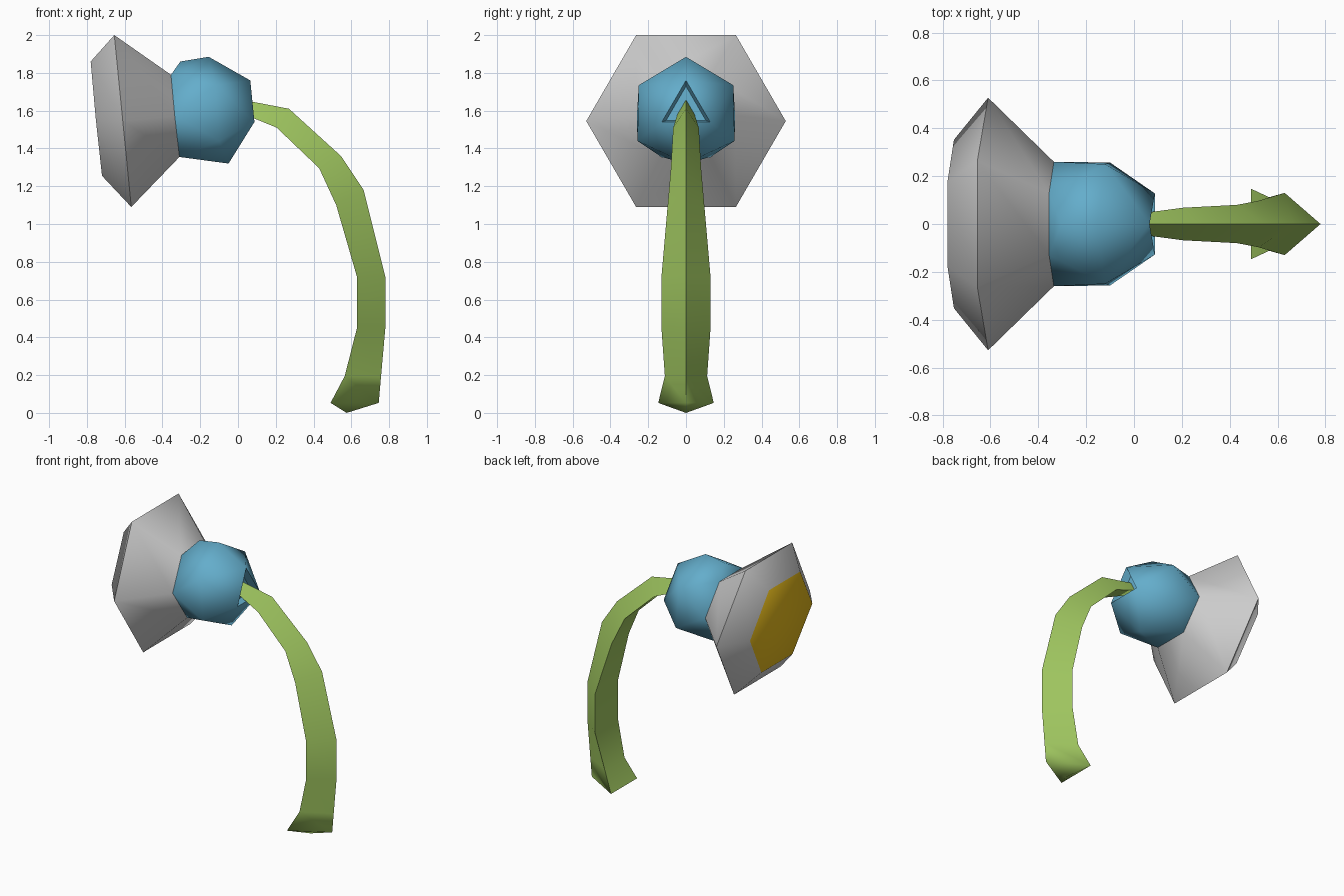
import bpy, bmesh, math

cube = bpy.data.objects.get("Cube")
if cube:
    bpy.data.objects.remove(cube, do_unlink=True)


def material(name, rgb):
    m = bpy.data.materials.new(name)
    m.use_nodes = True
    m.diffuse_color = (*rgb, 1)
    bsdf = next(n for n in m.node_tree.nodes if n.type == 'BSDF_PRINCIPLED')
    bsdf.inputs["Base Color"].default_value = (*rgb, 1)
    return m


grey = material("petal grey", (0.60, 0.60, 0.60))
yellow = material("centre yellow", (0.85, 0.53, 0.012))
blue = material("bulb blue", (0.127, 0.42, 0.60))
green = material("stem green", (0.352, 0.57, 0.117))


def finish(bm, name, mats, angle=80):
    bmesh.ops.recalc_face_normals(bm, faces=bm.faces)
    mesh = bpy.data.meshes.new(name)
    bm.to_mesh(mesh)
    bm.free()
    ob = bpy.data.objects.new(name, mesh)
    bpy.context.collection.objects.link(ob)
    for m in mats:
        mesh.materials.append(m)
    bpy.ops.object.select_all(action='DESELECT')
    ob.select_set(True)
    bpy.context.view_layer.objects.active = ob
    bpy.ops.object.shade_smooth_by_angle(angle=math.radians(angle))
    return ob


def bridge(bm, a, b):
    n = len(a)
    for i in range(n):
        bm.faces.new((a[i], a[(i + 1) % n], b[(i + 1) % n], b[i]))


def hexagon(top, mid, bottom, radius):
    """Flat-topped hexagon; top, mid and bottom are (x, z)."""
    h = radius / 2
    rows = [(top, h), (mid, radius), (bottom, h),
            (bottom, -h), (mid, -radius), (top, -h)]
    return [(p[0], y, p[1]) for p, y in rows]


# Flower cup: back ring, wide rim, front ring and yellow centre
back = hexagon((-0.355, 1.79), (-0.335, 1.573), (-0.31, 1.355), 0.26)
rim = hexagon((-0.655, 2.0), (-0.61, 1.545), (-0.565, 1.09), 0.528)
front = hexagon((-0.78, 1.86), (-0.753, 1.557), (-0.72, 1.255), 0.352)
bm = bmesh.new()
rings = [[bm.verts.new(p) for p in ring] for ring in (back, rim, front)]
for a, b in zip(rings, rings[1:]):
    bridge(bm, a, b)
bm.faces.new(rings[-1]).material_index = 1
finish(bm, "flower_cup", [grey, yellow])

# Faceted bulb behind the cup, with a triangular socket for the stem
points = back + [(-0.305, 0, 1.86), (-0.155, 0, 1.885), (-0.05, 0, 1.32),
                 (0.065, 0, 1.76)]
for s in (-1, 1):
    points += [(-0.12, s * 0.25, 1.735), (-0.10, s * 0.257, 1.44),
               (0.087, s * 0.128, 1.54)]
bm = bmesh.new()
for p in points:
    bm.verts.new(p)
bmesh.ops.convex_hull(bm, input=bm.verts[:])
bmesh.ops.recalc_face_normals(bm, faces=bm.faces)
socket = max(bm.faces, key=lambda f: f.calc_center_median().x)
bmesh.ops.inset_individual(bm, faces=[socket], thickness=0.026, depth=-0.05)
finish(bm, "bulb", [blue], 60)

# Curved stem of triangular section: outer ridge (x, z), inner edge (x, z), half width
sections = [
    ((0.01, 1.66), (0.01, 1.59), 0.042),
    ((0.27, 1.61), (0.205, 1.51), 0.068),
    ((0.545, 1.36), (0.43, 1.295), 0.08),
    ((0.665, 1.18), (0.52, 1.10), 0.097),
    ((0.78, 0.72), (0.63, 0.72), 0.13),
    ((0.78, 0.45), (0.63, 0.45), 0.13),
    ((0.757, 0.19), (0.565, 0.195), 0.112),
    ((0.745, 0.053), (0.49, 0.053), 0.147),
]
bm = bmesh.new()
rings = []
for (ox, oz), (ix, iz), w in sections:
    rings.append([bm.verts.new(p) for p in
                  ((ox, 0, oz), (ix, w, iz), (ix, -w, iz))])
for a, b in zip(rings, rings[1:]):
    bridge(bm, a, b)
bm.faces.new(rings[0])
# Pointed foot
tip = bm.verts.new((0.575, 0, 0))
foot = rings[-1]
for i in range(3):
    bm.faces.new((foot[i], foot[(i + 1) % 3], tip))
finish(bm, "stem", [green])
